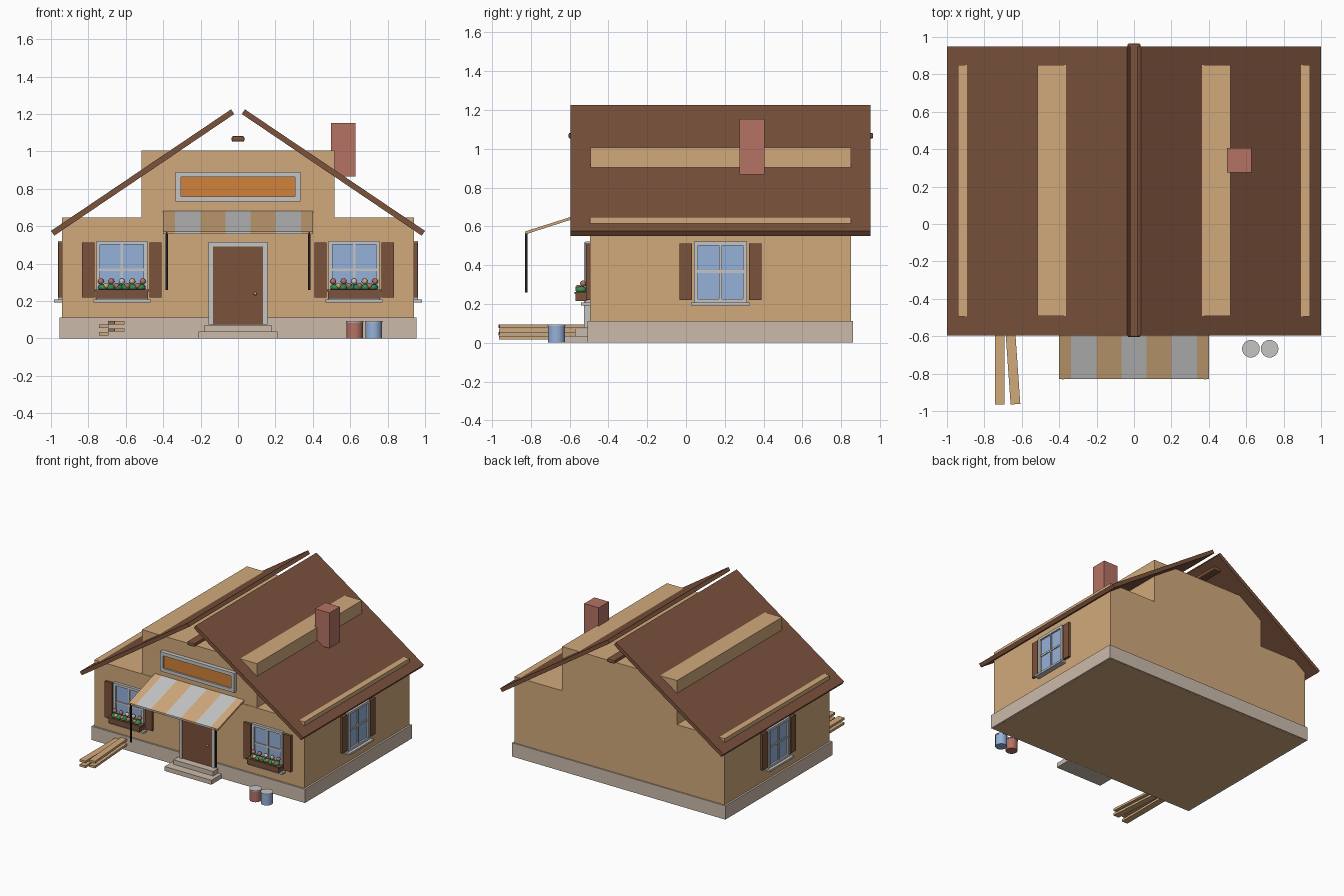
import bpy, bmesh, math
from mathutils import Matrix, Vector

cube = bpy.data.objects.get("Cube")
if cube:
    bpy.data.objects.remove(cube, do_unlink=True)


def material(name, r, g, b):
    m = bpy.data.materials.new(name)
    m.use_nodes = True
    m.diffuse_color = (r, g, b, 1)
    m.node_tree.nodes["Principled BSDF"].inputs["Base Color"].default_value = (r, g, b, 1)
    return m


TAN = material("tan plaster", .64, .40, .20)
BROWN = material("brown wood", .20, .085, .045)
STONE = material("pale stone", .60, .50, .41)
GREY = material("light grey", .56, .56, .56)
BLUE = material("window blue", .30, .44, .70)
ORANGE = material("sign orange", .64, .22, .04)
RED = material("brick red", .46, .17, .13)
GREEN = material("leaf green", .04, .26, .08)
BLACK = material("black metal", .015, .015, .018)


def finish(name, bm, mat, place=None, smooth=False):
    bmesh.ops.recalc_face_normals(bm, faces=bm.faces)
    if place:
        bm.transform(place)
    for f in bm.faces:
        f.smooth = smooth
    me = bpy.data.meshes.new(name)
    bm.to_mesh(me)
    bm.free()
    me.materials.append(mat)
    ob = bpy.data.objects.new(name, me)
    bpy.context.scene.collection.objects.link(ob)
    return ob


def box(name, x, y, z, mat, place=None):
    """Box from three (low, high) ranges."""
    bm = bmesh.new()
    bmesh.ops.create_cube(bm, size=1)
    for v in bm.verts:
        v.co = Vector([(r[0] + r[1]) / 2 + c * (r[1] - r[0]) for c, r in zip(v.co, (x, y, z))])
    return finish(name, bm, mat, place)


def prism(name, points, offset, mat):
    """Closed outline swept along an offset."""
    bm = bmesh.new()
    face = bm.faces.new([bm.verts.new(p) for p in points])
    new = bmesh.ops.extrude_face_region(bm, geom=[face])["geom"]
    bmesh.ops.translate(bm, vec=offset, verts=[g for g in new if isinstance(g, bmesh.types.BMVert)])
    return finish(name, bm, mat)


def cylinder(name, x, y, z, r, mat, sides=24):
    bm = bmesh.new()
    bmesh.ops.create_cone(bm, cap_ends=True, segments=sides, radius1=r, radius2=r, depth=z[1] - z[0])
    ob = finish(name, bm, mat, Matrix.Translation((x, y, sum(z) / 2)))
    for f in ob.data.polygons:
        f.use_smooth = abs(f.normal.z) < .5
    return ob


def ball(name, loc, scale, mat, place=None):
    bm = bmesh.new()
    bmesh.ops.create_uvsphere(bm, u_segments=12, v_segments=8, radius=1)
    m = Matrix.Translation(loc) @ Matrix.Diagonal((*scale, 1))
    return finish(name, bm, mat, place @ m if place else m, True)


def frame(name, x, z, w, depth, mat, place, bottom=True):
    """Border of bars around an opening, facing -y."""
    box(name + "_top", x, (-depth, .005), (z[1] - w, z[1]), mat, place)
    if bottom:
        box(name + "_bottom", x, (-depth, .005), (z[0], z[0] + w), mat, place)
    inner = (z[0] + (w if bottom else 0), z[1] - w)
    for side, a in (("right", x[0]), ("left", x[1] - w)):
        box(f"{name}_{side}", (a, a + w), (-depth, .005), inner, mat, place)


# Base, walls and upper storey
FRONT = -.495
box("foundation", (-.955, .955), (-.508, .86), (.001, .112), STONE)
box("walls", (-.94, .94), (FRONT, .85), (0, .648), TAN)
box("upper_storey", (-.515, .515), (FRONT + .003, .85), (.64, 1.005), TAN)

# Roof slabs, ridge beam and chimney
for side, s in (("left", 1), ("right", -1)):
    outline = [(.037, 1.225), (1, .575), (.982, .55), (.02, 1.2)]
    prism("roof_" + side, [(s * x, -.595, z) for x, z in outline], (0, 1.545, 0), BROWN)
ridge = box("ridge_beam", (-.034, .034), (-.605, .965), (1.052, 1.082), BROWN)
bevel = ridge.modifiers.new("rounding", "BEVEL")
bevel.width = .008
bevel.segments = 2
box("chimney", (.498, .628), (.275, .405), (.866, 1.153), RED)

# Sign board
wall = Matrix.Translation((0, FRONT, 0))
frame("sign_frame", (-.333, .333), (.732, .89), .028, .03, GREY, wall)
box("sign_panel", (-.31, .31), (-.018, .005), (.755, .87), ORANGE, wall)

# Door, frame, knob and steps
frame("door_frame", (-.158, .158), (.075, .517), .024, .03, GREY, wall, bottom=False)
box("door", (-.134, .134), (-.022, .005), (.075, .494), BROWN, wall)
ball("door_knob", (.092, FRONT - .03, .24), (.009, .009, .009), TAN)
box("lower_step", (-.21, .21), (-.64, -.5), (0, .036), STONE)
box("upper_step", (-.178, .178), (-.572, -.5), (.036, .073), STONE)

# Striped awning on two posts
edges = [-.4, -.336, -.2, -.068, .068, .2, .336, .4]
slope = [(-.49, .682), (-.83, .573), (-.83, .558), (-.49, .667)]
for i, (a, b) in enumerate(zip(edges, edges[1:])):
    prism(f"awning_stripe_{i}", [(a, y, z) for y, z in slope], (b - a, 0, 0), GREY if i % 2 else TAN)
for x in (-.381, .381):
    cylinder("awning_post", x, -.824, (.258, .57), .007, BLACK, 10)


def window(name, place):
    """Window with glazing bars, sill and shutters, facing -y."""
    frame(name + "_frame", (-.136, .136), (.205, .522), .02, .022, GREY, place)
    box(name + "_glass", (-.12, .12), (-.008, .005), (.22, .505), BLUE, place)
    box(name + "_upright_bar", (-.007, .007), (-.016, 0), (.22, .505), GREY, place)
    box(name + "_cross_bar", (-.12, .12), (-.015, 0), (.36, .374), GREY, place)
    box(name + "_sill", (-.152, .152), (-.045, .005), (.192, .207), GREY, place)
    for a in (-.212, .147):
        box(name + "_shutter", (a, a + .065), (-.02, .005), (.22, .512), BROWN, place)


def flower_box(place):
    box("planter", (-.14, .14), (-.075, -.012), (.215, .255), BROWN, place)
    box("planter_rim", (-.146, .146), (-.08, -.008), (.25, .262), BROWN, place)
    for i in range(6):
        ball("leaves", (-.1 + i * .04, -.045, .273), (.028, .03, .018), GREEN, place)
    for i in range(9):
        loc = (-.112 + i * .028, -.06 if i % 2 else -.035, .282 if i % 2 else .305)
        ball("flower", loc, (.016, .016, .016), (RED, TAN, RED, RED, GREY)[i % 5], place)


for side, s in (("left", 1), ("right", -1)):
    front = Matrix.Translation((s * .621, FRONT, 0))
    window("front_window_" + side, front)
    flower_box(front)
    turn = Matrix.Rotation(s * math.pi / 2, 4, "Z")
    window("side_window_" + side, Matrix.Translation((s * .94, .178, 0)) @ turn)

# Buckets with lids
for name, x, mat in (("red_bucket", .625, RED), ("blue_bucket", .725, BLUE)):
    cylinder(name, x, -.667, (0, .086), .044, mat)
    cylinder(name + "_lid", x, -.667, (.086, .094), .047, GREY)

# Stacked planks, alternate ones skewed
for i in range(4):
    skew = i % 2
    spot = Matrix.Translation((-.65 if skew else -.718, -.732, .026 + i * .0195))
    turn = Matrix.Rotation(math.radians(4 * skew), 4, "Z")
    box("plank", (-.026, .026), (-.232, .232), (-.009, .009), TAN, spot @ turn)
